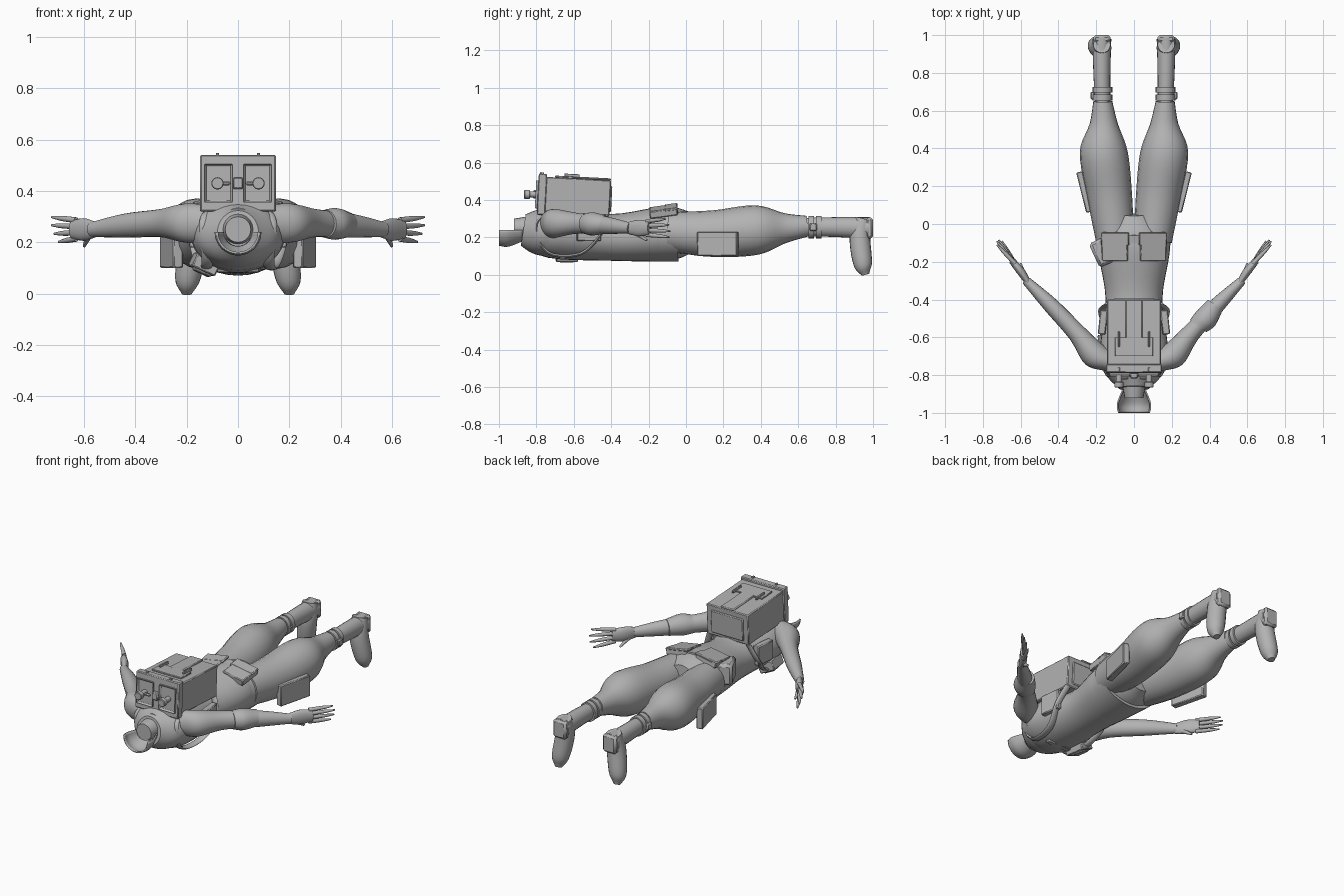
import bpy, bmesh, math
from mathutils import Vector, Matrix, Euler

cube = bpy.data.objects.get("Cube")
if cube:
    bpy.data.objects.remove(cube, do_unlink=True)

shade = (.45, .45, .45, 1)
grey = bpy.data.materials.new("plain_grey")
grey.use_nodes = True
grey.diffuse_color = shade
grey.node_tree.nodes["Principled BSDF"].inputs["Base Color"].default_value = shade

RIGHTWARD = Vector((1, 0, 0))
ACROSS_ARM = Vector((.8, -.6, 0))
ALONG_ARM = Vector((.6, .8, 0))
UPWARD = Vector((0, 0, 1))


def finish(bm, name, pair=False, bevel=0, thickness=0):
    """Turn a bmesh into a shaded object, optionally mirrored to the other side."""
    bmesh.ops.recalc_face_normals(bm, faces=bm.faces)
    mesh = bpy.data.meshes.new(name)
    bm.to_mesh(mesh)
    bm.free()
    mesh.materials.append(grey)
    part = bpy.data.objects.new(name, mesh)
    bpy.context.collection.objects.link(part)
    if thickness:
        part.modifiers.new("thickness", 'SOLIDIFY').thickness = thickness
    if bevel:
        part.modifiers.new("bevel", 'BEVEL').width = bevel
    if pair:
        part.modifiers.new("other_side", 'MIRROR').use_mirror_merge = False
    bpy.ops.object.select_all(action='DESELECT')
    bpy.context.view_layer.objects.active = part
    part.select_set(True)
    bpy.ops.object.shade_smooth_by_angle(angle=math.radians(40))


def spline(keys, steps=5):
    """Smooth curve through keys that each hold a position and a radius."""
    keys = [Vector(key) for key in keys]
    padded = [keys[0] * 2 - keys[1], *keys, keys[-1] * 2 - keys[-2]]
    curve = []
    for a, b, c, d in zip(padded, padded[1:], padded[2:], padded[3:]):
        for step in range(steps):
            t = step / steps
            bend = (a * 2 - b * 5 + c * 4 - d) + ((b - c) * 3 + d - a) * t
            curve.append(b + (c - a + bend * t) * t / 2)
    return curve + [keys[-1]]


def loft(name, keys, side=RIGHTWARD, depth=1, extra=0, pair=False, sides=20, half=False):
    """Skin ellipses along a spline; depth and extra set the second half axis."""
    bm = bmesh.new()
    curve = spline(keys)
    last = len(curve) - 1
    sweep = math.pi if half else math.tau
    spans = sides - 1 if half else sides
    rings = []
    for i, key in enumerate(curve):
        centre, radius = key.xyz, key.w
        tangent = curve[min(i + 1, last)].xyz - curve[max(i - 1, 0)].xyz
        up = side.cross(tangent).normalized() * (radius * depth + extra)
        angles = [sweep * k / spans for k in range(sides)]
        rings.append([bm.verts.new(centre + side * radius * math.cos(a) + up * math.sin(a)) for a in angles])
    for near, far in zip(rings, rings[1:]):
        for k in range(spans):
            n = (k + 1) % sides
            bm.faces.new((near[k], near[n], far[n], far[k]))
    if not half:
        bm.faces.new(rings[0])
        bm.faces.new(rings[-1])
    finish(bm, name, pair, thickness=.008 if half else 0)


def box(name, centre, size, turn=(0, 0, 0), pair=False, bevel=.005, recess=0):
    """Bevelled box; recess sinks an inset panel into its front face."""
    bm = bmesh.new()
    bmesh.ops.create_cube(bm, size=1, matrix=Matrix.Diagonal((*size, 1)))
    if recess:
        front = min(bm.faces, key=lambda face: face.calc_center_median().y)
        bmesh.ops.inset_region(bm, faces=[front], thickness=recess, depth=-recess)
    rotation = Euler([math.radians(angle) for angle in turn])
    bm.transform(Matrix.LocRotScale(Vector(centre), rotation, None))
    finish(bm, name, pair, bevel)


def knob(name, centre, radius, depth):
    bm = bmesh.new()
    facing = Matrix.Translation(centre) @ Matrix.Rotation(math.pi / 2, 4, 'X')
    bmesh.ops.create_cone(bm, cap_ends=True, segments=24, radius1=radius, radius2=radius,
                          depth=depth, matrix=facing)
    finish(bm, name, pair=True, bevel=.003)


# Torso, neck and hood: flatter than wide, with a constant minimum thickness
loft("torso", [(0, -.85, .25, .07), (0, -.72, .23, .18), (0, -.4, .2, .15), (0, -.1, .22, .19),
               (0, .05, .23, .1)], depth=.5, extra=.05, sides=32)
loft("collar", [(0, -.87, .24, .08), (0, -.8, .23, .15), (0, -.73, .23, .18)], depth=.5, extra=.045, sides=32)
loft("waist_cloth", [(0, -.28, .2, .16), (0, -.2, .21, .18), (0, -.05, .22, .2)], depth=.5, extra=.05, sides=32)
loft("neck", [(0, -.8, .25, .07), (0, -.92, .25, .05)])
loft("hood_edge", [(0, -.87, .24, .06), (0, -.95, .24, .09), (0, -1, .24, .085)], half=True)

# Legs with loose knees gathered into boots
loft("legs", [(.1, -.1, .23, .1), (.13, .15, .22, .12), (.16, .38, .24, .127), (.16, .53, .25, .075),
              (.165, .65, .26, .05)], pair=True, extra=.005)
loft("boot_shafts", [(.165, .6, .255, .04), (.17, .8, .255, .045), (.17, .98, .25, .05)], pair=True, extra=.008)
loft("feet", [(.17, .95, .3, .045), (.175, .93, .2, .055), (.195, .945, .06, .05), (.2, .96, 0, .02)], pair=True)
box("heels", centre=(.17, .98, .25), size=(.09, .04, .11), pair=True, bevel=.012)
for y in (.67, .71):
    loft("boot_cuffs", [(.167, y - .015, .255, .052), (.167, y + .015, .255, .052)], pair=True, extra=.008)
box("cuff_buckles", centre=(.22, .68, .255), size=(.02, .04, .04), pair=True)

# Arms, swept back beside the body
loft("arms", [(.1, -.74, .27, .065), (.2, -.7, .275, .072), (.3, -.58, .275, .05), (.44, -.43, .265, .042),
              (.57, -.3, .25, .024)], ACROSS_ARM, extra=.005, pair=True)
loft("palms", [(.56, -.31, .25, .016), (.6, -.25, .25, .022), (.645, -.195, .25, .018)],
     ACROSS_ARM, depth=2, pair=True)

# Fingers fan out from the knuckles, the middle ones longest
knuckles = Vector((.63, -.21, .25))
for finger in range(4):
    spread = finger - 1.5
    root = knuckles + UPWARD * spread * .024
    reach = .16 - abs(spread) * .015
    tip = root + (ALONG_ARM + ACROSS_ARM * spread * .08 + UPWARD * spread * .06) * reach
    loft("fingers", [(*root, .012), (*root.lerp(tip, .6), .01), (*tip, .004)], ACROSS_ARM, pair=True, sides=10)
loft("thumbs", [(.58, -.28, .23, .015), (.6, -.21, .185, .006)], ACROSS_ARM, pair=True, sides=10)
loft("elbow_guard", [(.34, -.54, .272, .054), (.38, -.5, .272, .062), (.43, -.43, .268, .048)], ACROSS_ARM)

# Harness, pouches and plates
loft("shoulder_straps", [(.1, -.7, .35, .022), (.13, -.8, .27, .022), (.12, -.74, .12, .022),
                         (.14, -.57, .11, .022), (.17, -.46, .21, .02), (.13, -.42, .32, .02)],
     depth=.4, pair=True, sides=10)
box("thigh_plates", centre=(.26, .17, .165), size=(.04, .22, .13), turn=(0, 0, -14), pair=True)
box("belt_pouches", centre=(.1, -.12, .34), size=(.14, .15, .04), turn=(8, 10, 0), pair=True)
box("pouch_flaps", centre=(.1, -.08, .36), size=(.15, .07, .015), turn=(8, 10, 0), pair=True)
box("side_pouches", centre=(.165, -.52, .24), size=(.04, .13, .12), turn=(0, 0, 6), pair=True)
box("hip_bag", centre=(-.17, -.15, .27), size=(.09, .14, .13), turn=(0, 0, 25), bevel=.015)
box("chest_device", centre=(-.13, -.64, .115), size=(.1, .12, .06), turn=(0, 25, 8))
box("device_screen", centre=(-.14, -.64, .085), size=(.07, .08, .015), turn=(0, 25, 8))
box("chest_clip", centre=(0, -.66, .09), size=(.16, .035, .016))

# Rigid backpack, tipped slightly forward
tip_forward = (-3, 0, 0)
box("backpack_body", centre=(0, -.59, .42), size=(.285, .37, .19), turn=tip_forward)
box("backpack_lid", centre=(0, -.77, .43), size=(.295, .045, .22), turn=tip_forward)
box("lid_clip", centre=(0, -.8, .43), size=(.04, .035, .045), turn=tip_forward)
box("top_flap", centre=(0, -.51, .515), size=(.09, .22, .012), turn=tip_forward)
box("top_panel", centre=(0, -.65, .523), size=(.2, .1, .01), turn=tip_forward, bevel=.002)
box("rear_pocket", centre=(0, -.41, .405), size=(.22, .025, .14), turn=tip_forward)
box("top_rails", centre=(.08, -.61, .53), size=(.01, .08, .018), turn=tip_forward, pair=True, bevel=.002)
box("rail_pegs", centre=(.08, -.77, .54), size=(.012, .02, .016), turn=tip_forward, pair=True, bevel=.002)
box("lid_frames", centre=(.076, -.79, .43), size=(.11, .03, .15), turn=tip_forward, pair=True,
    bevel=.001, recess=.012)
knob("valve_stems", (.08, -.82, .43), radius=.016, depth=.06)
knob("valve_heads", (.08, -.85, .43), radius=.024, depth=.03)
box("valve_levers", centre=(.05, -.815, .43), size=(.04, .015, .015), pair=True)
